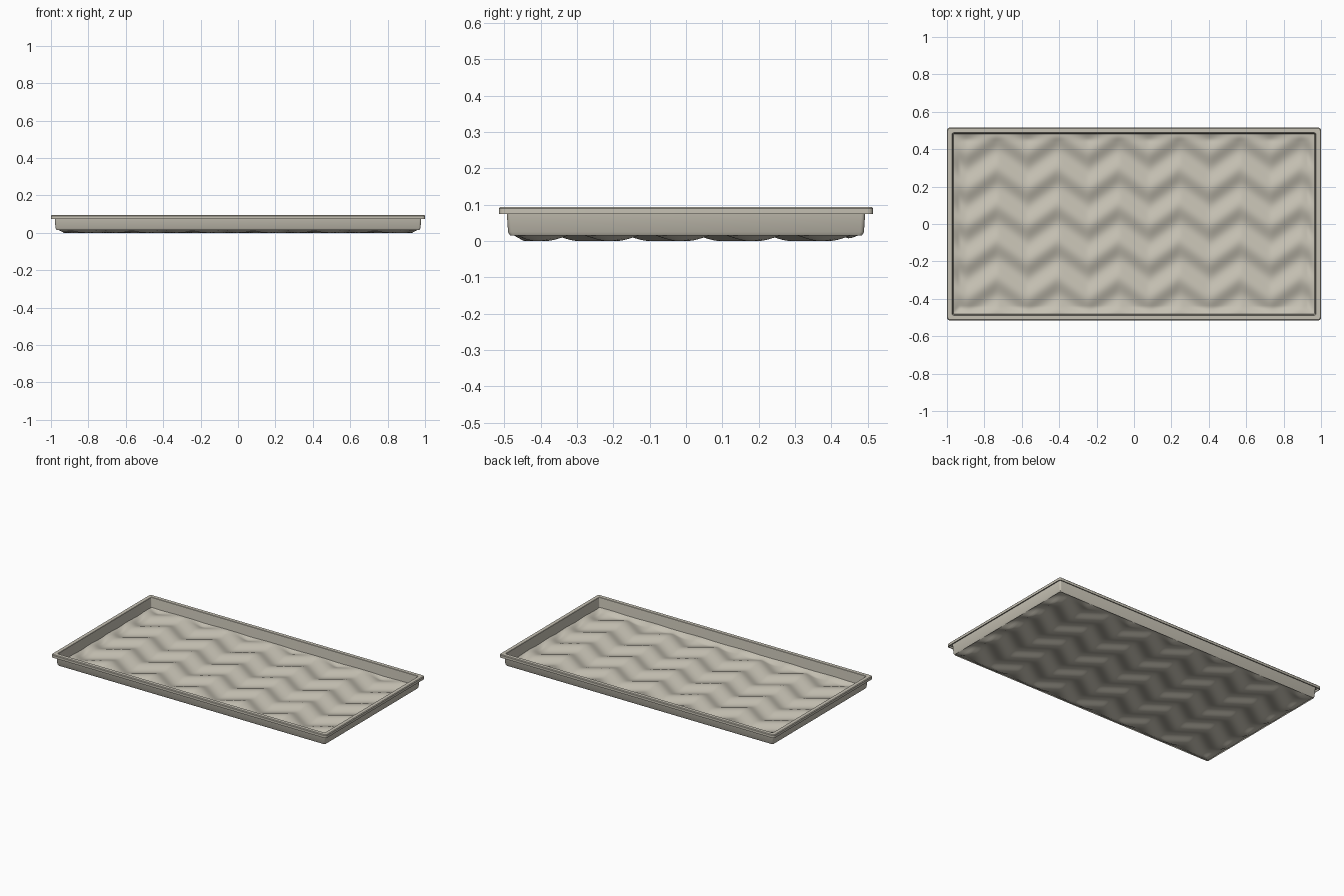
import bpy, bmesh, math

if "Cube" in bpy.data.objects:
    bpy.data.objects.remove(bpy.data.objects["Cube"])

def material(name, rgb):
    m = bpy.data.materials.new(name)
    m.diffuse_color = (*rgb, 1)
    m.use_nodes = True
    m.node_tree.nodes["Principled BSDF"].inputs["Base Color"].default_value = m.diffuse_color
    return m

stone = material("warm grey", (0.56, 0.53, 0.45))

def finish(bm, name):
    bmesh.ops.recalc_face_normals(bm, faces=bm.faces)
    me = bpy.data.meshes.new(name)
    bm.to_mesh(me)
    bm.free()
    ob = bpy.data.objects.new(name, me)
    bpy.context.collection.objects.link(ob)
    me.materials.append(stone)
    bpy.context.view_layer.objects.active = ob
    ob.select_set(True)
    bpy.ops.object.shade_smooth_by_angle(angle=math.radians(35))
    ob.select_set(False)
    return ob

def loop(hx, hy, r, n=4):
    pts = []
    for k, (sx, sy) in enumerate([(1, 1), (-1, 1), (-1, -1), (1, -1)]):
        for i in range(n + 1):
            a = math.pi / 2 * (k + i / n)
            pts.append((sx * (hx - r) + r * math.cos(a), sy * (hy - r) + r * math.sin(a)))
    return pts

# walls and turned-over rim: closed section swept round the rectangle
# (half length, half width, corner radius, height)
section = [(0.965, 0.48, 0.006, 0.024), (0.971, 0.486, 0.006, 0.092), (0.973, 0.488, 0.008, 0.094),
           (0.996, 0.511, 0.012, 0.094), (1.0, 0.515, 0.014, 0.090), (1.0, 0.515, 0.014, 0.074),
           (0.995, 0.510, 0.012, 0.074), (0.995, 0.510, 0.012, 0.086), (0.980, 0.494, 0.010, 0.086),
           (0.976, 0.490, 0.010, 0.025), (0.971, 0.485, 0.010, 0.016)]
bm = bmesh.new()
rings = [[bm.verts.new((x, y, z)) for x, y in loop(hx, hy, r)] for hx, hy, r, z in section]
for j, a in enumerate(rings):
    b = rings[(j + 1) % len(rings)]
    for i in range(len(a)):
        k = (i + 1) % len(a)
        bm.faces.new((a[i], a[k], b[k], b[i]))
finish(bm, "tray_wall_and_rim")

# floor: thin sheet pressed into a zigzag weave
HX, HY, NX, NY = 0.972, 0.486, 192, 100
PX, PY = 0.325, 0.195

def weave(x, y):
    swing = 0.30 * math.asin(0.97 * math.sin(2 * math.pi * x / PX)) / (math.pi / 2)
    w = 0.5 + 0.5 * math.sin(2 * math.pi * (y / PY + swing))
    edge = min(HX - abs(x), HY - abs(y))
    t = max(0.0, 1 - edge / 0.04)
    return 0.020 * w * (1 - t) + 0.022 * t

bm = bmesh.new()
layers = []
for lift in (0.0, 0.010):
    layers.append([[bm.verts.new((x, y, weave(x, y) + lift))
                    for y in (HY * (2 * j / NY - 1) for j in range(NY + 1))]
                   for x in (HX * (2 * i / NX - 1) for i in range(NX + 1))])
for g in layers:
    for i in range(NX):
        for j in range(NY):
            bm.faces.new((g[i][j], g[i + 1][j], g[i + 1][j + 1], g[i][j + 1]))
lo, hi = layers
for i in range(NX):
    for j in (0, NY):
        bm.faces.new((lo[i][j], lo[i + 1][j], hi[i + 1][j], hi[i][j]))
for j in range(NY):
    for i in (0, NX):
        bm.faces.new((lo[i][j], lo[i][j + 1], hi[i][j + 1], hi[i][j]))
finish(bm, "woven_floor")
